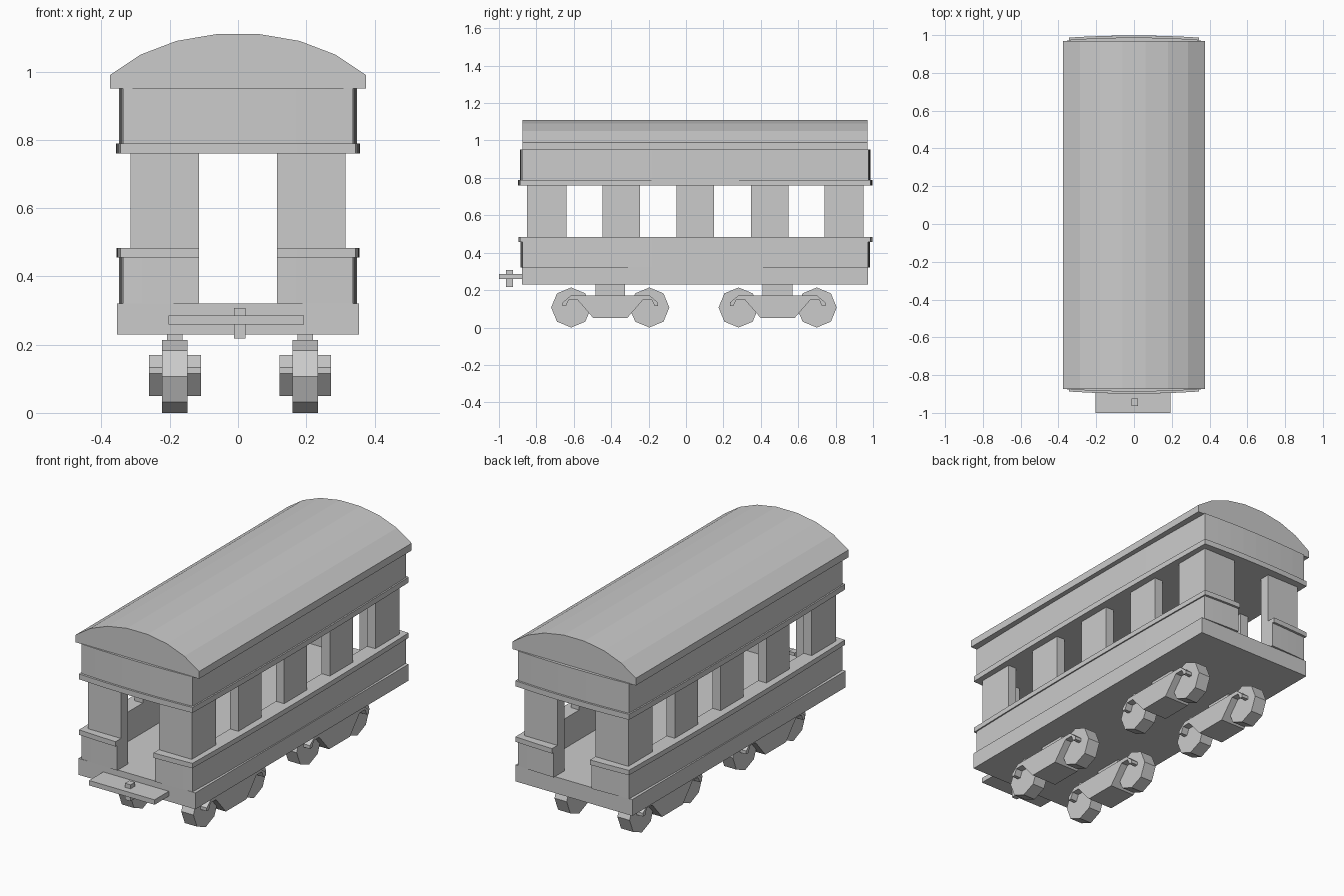
import bpy, bmesh, math

if "Cube" in bpy.data.objects:
    bpy.data.objects.remove(bpy.data.objects["Cube"])

CY = 0.05  # middle of the carriage body along y


def prism(name, pts, lo, hi, axis):
    """Extrude a 2D outline between lo and hi along the given axis."""
    def place(a, b, t):
        return {'x': (t, a, b), 'y': (a, t, b), 'z': (a, b, t)}[axis]
    bm = bmesh.new()
    bottom = [bm.verts.new(place(a, b, lo)) for a, b in pts]
    top = [bm.verts.new(place(a, b, hi)) for a, b in pts]
    n = len(pts)
    bm.faces.new(bottom)
    bm.faces.new(top)
    for i in range(n):
        j = (i + 1) % n
        bm.faces.new((bottom[i], bottom[j], top[j], top[i]))
    bmesh.ops.recalc_face_normals(bm, faces=bm.faces)
    me = bpy.data.meshes.new(name)
    bm.to_mesh(me)
    bm.free()
    ob = bpy.data.objects.new(name, me)
    bpy.context.collection.objects.link(ob)
    return ob


def box(name, x0, x1, y0, y1, z0, z1):
    return prism(name, [(x0, y0), (x1, y0), (x1, y1), (x0, y1)], z0, z1, 'z')


def bowed_half(hx, hy, bow, start):
    """Right half of a rectangle whose sides and ends bulge slightly."""
    def end_y(x):
        return hy - bow * (x / hx) ** 2
    xs = [start + (hx - bow - start) * i / 4 for i in range(5)]
    yc = end_y(hx - bow)
    front = [(x, CY - end_y(x)) for x in xs]
    side = [(hx - bow * (t / 4) ** 2, CY + yc * t / 4) for t in range(-3, 4)]
    back = [(x, CY + end_y(x)) for x in reversed(xs)]
    return front + side + back


def bowed_full(hx, hy, bow):
    half = bowed_half(hx, hy, bow, 0.0)
    return half + [(-x, y) for x, y in reversed(half[1:-1])]


def flip(pts, s):
    return [(s * x, y) for x, y in pts]


# Floor slab
box("floor", -0.355, 0.355, -0.877, 0.972, 0.23, 0.32)

# Upper fascia, its ledge and the ceiling
prism("upper_fascia", bowed_full(0.349, 0.937, 0.012), 0.79, 0.952, 'z')
prism("upper_ledge", bowed_full(0.357, 0.948, 0.012), 0.76, 0.79, 'z')

# Arched roof
arch = [(0.375, 0.95), (0.375, 0.99), (0.285, 1.05), (0.18, 1.09), (0.062, 1.11)]
prism("roof", arch + [(-x, z) for x, z in reversed(arch)], -0.873, 0.97, 'y')

DOOR = 0.115
for s, side in ((1, "right"), (-1, "left")):
    # Lower wall and ledge, open at both end doors
    inner = [(DOOR, CY + 0.84), (0.265, CY + 0.84), (0.265, CY - 0.84), (DOOR, CY - 0.84)]
    prism(f"lower_wall_{side}", flip(bowed_half(0.349, 0.935, 0.012, DOOR) + inner, s),
          0.32, 0.456, 'z')
    prism(f"lower_ledge_{side}", flip(bowed_half(0.356, 0.948, 0.012, DOOR) + inner, s),
          0.456, 0.483, 'z')

    # L-shaped corner posts
    for e, end in ((-1, "front"), (1, "back")):
        post = [(DOOR, 0.90), (0.315, 0.90), (0.315, 0.69), (0.265, 0.69),
                (0.265, 0.84), (DOOR, 0.84)]
        prism(f"corner_post_{end}_{side}",
              [(s * x, CY + e * y) for x, y in post], 0.483, 0.76, 'z')

    # Pillars between the windows
    for i in (-1, 0, 1):
        c = CY + 0.397 * i
        box(f"window_pillar_{side}_{i + 2}", s * 0.265, s * 0.315,
            c - 0.1, c + 0.1, 0.483, 0.76)

    # Bogies: frame, mount and two octagonal wheels
    bx = s * 0.191 + 0.006
    for c, end in ((-0.405, "front"), (0.49, "back")):
        half = [(0.09, 0.05), (0.175, 0.148), (0.222, 0.148), (0.237, 0.115),
                (0.256, 0.115), (0.256, 0.133), (0.212, 0.17)]
        outline = [(c + y, z) for y, z in half] + [(c - y, z) for y, z in reversed(half)]
        prism(f"bogie_frame_{end}_{side}", outline, bx - 0.076, bx + 0.076, 'x')
        box(f"bogie_mount_{end}_{side}", bx - 0.023, bx + 0.023,
            c - 0.08, c + 0.08, 0.165, 0.235)
        for w, tag in ((-0.209, "a"), (0.209, "b")):
            ring = [(c + w + 0.107 * math.cos(k * math.pi / 4),
                     0.107 + 0.107 * math.sin(k * math.pi / 4)) for k in range(8)]
            prism(f"wheel_{end}_{side}_{tag}", ring, bx - 0.037, bx + 0.037, 'x')

# Front coupling plate and pin
box("coupling_plate", -0.204, 0.194, -1.0, -0.87, 0.259, 0.286)
box("coupling_pin", -0.012, 0.022, -0.963, -0.925, 0.218, 0.308)
